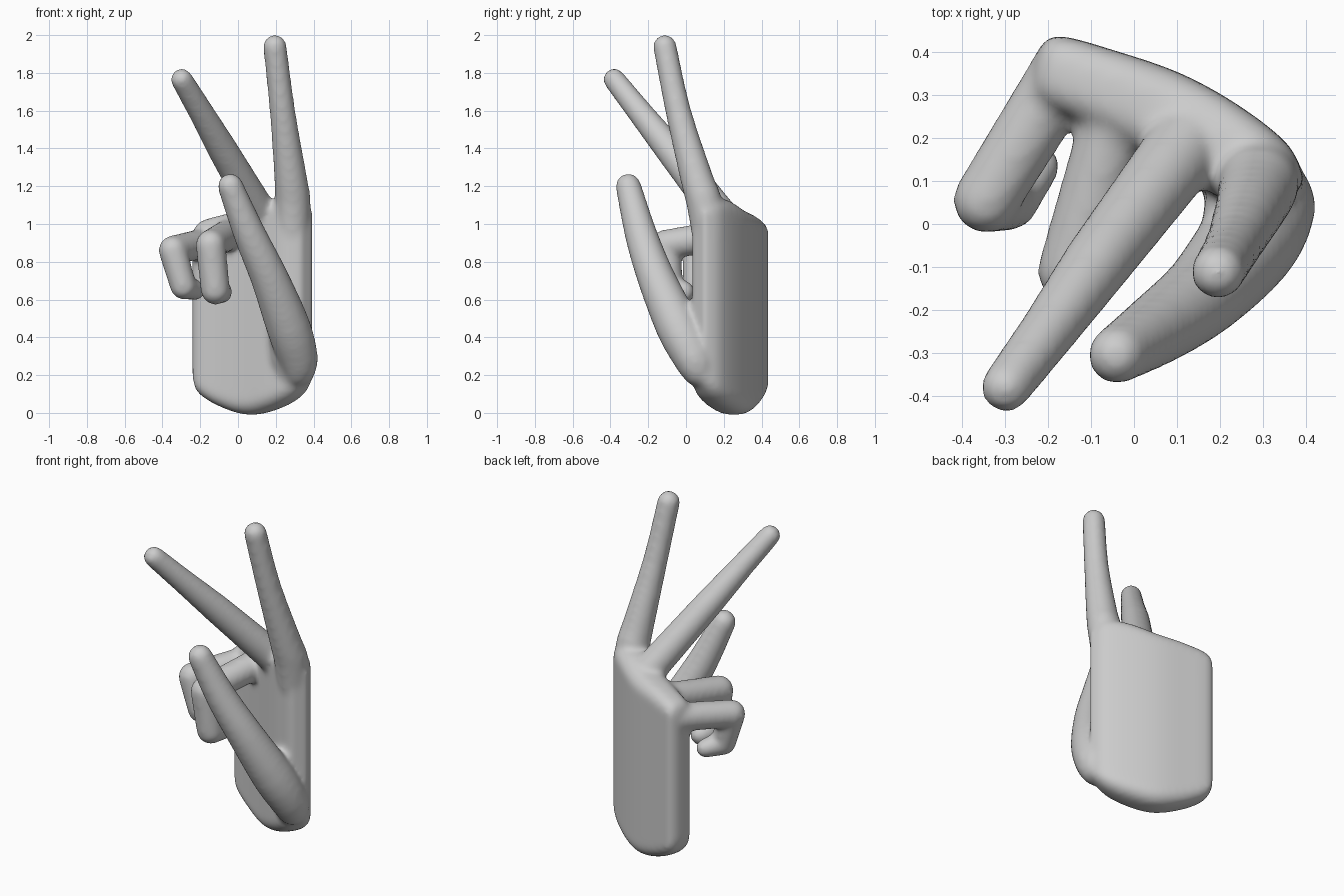
import bpy, bmesh
from math import radians, cos, sin, pi
from mathutils import Vector

cube = bpy.data.objects.get("Cube")
if cube:
    bpy.data.objects.remove(cube)

# One plain grey for the whole hand
grey = bpy.data.materials.new("soft grey")
grey.use_nodes = True
colour = (0.6, 0.6, 0.6, 1)
grey.diffuse_color = colour
grey.node_tree.nodes["Principled BSDF"].inputs["Base Color"].default_value = colour

bm = bmesh.new()


def smooth_path(points, steps=5):
    """Curve through tuples of any length, returned as denser tuples."""
    ends = [points[0]] + points + [points[-1]]
    path = []
    for a, b, c, d in zip(ends, ends[1:], ends[2:], ends[3:]):
        for i in range(steps):
            t = i / steps
            path.append(tuple(
                q + t * (r - p) / 2 + t * t * (p - 2.5 * q + 2 * r - s / 2)
                + t ** 3 * (3 * (q - r) + s - p) / 2
                for p, q, r, s in zip(a, b, c, d)))
    return path + [points[-1]]


def add_finger(joints):
    """Rounded tapering limb through (x, y, z, radius) joints."""
    spots = [(Vector(j[:3]), j[3]) for j in joints]
    for centre, radius in spots:
        ball = bmesh.ops.create_uvsphere(bm, u_segments=24, v_segments=16, radius=radius)
        bmesh.ops.translate(bm, verts=ball["verts"], vec=centre)
    for (a, ra), (b, rb) in zip(spots, spots[1:]):
        axis = b - a
        tube = bmesh.ops.create_cone(bm, cap_ends=True, segments=24, radius1=ra,
                                     radius2=rb, depth=axis.length)["verts"]
        turn = Vector((0, 0, 1)).rotation_difference(axis).to_matrix()
        bmesh.ops.rotate(bm, verts=tube, matrix=turn)
        bmesh.ops.translate(bm, verts=tube, vec=(a + b) / 2)


def add_palm(stations, steps=6):
    """Loft rounded upright sections: x, y, facing, half thickness, bottom, top."""
    rings = []
    for x, y, facing, half, low, high in smooth_path(stations):
        out = Vector((cos(radians(facing)), sin(radians(facing)), 0))
        r = half * 0.75
        ring = []
        corners = ((1, high - r), (-1, high - r), (-1, low + r), (1, low + r))
        for k, (side, z) in enumerate(corners):
            for i in range(steps):
                a = (k + i / (steps - 1)) * pi / 2
                p = Vector((x, y, z + r * sin(a)))
                ring.append(bm.verts.new(p + out * (side * (half - r) + r * cos(a))))
        rings.append(ring)
    for a, b in zip(rings, rings[1:]):
        for i in range(len(a)):
            j = (i + 1) % len(a)
            bm.faces.new((a[i], a[j], b[j], b[i]))
    bm.faces.new(rings[0])
    bm.faces.new(rings[-1])


# Palm, from the little finger edge to the thumb edge
add_palm([
    (-0.235, 0.36, 78, 0.04, 0.18, 0.95),
    (-0.20, 0.36, 76, 0.08, 0.10, 1.01),
    (-0.07, 0.315, 70, 0.092, 0.025, 1.05),
    (0.07, 0.255, 63, 0.103, -0.01, 1.08),
    (0.20, 0.18, 57, 0.104, 0.02, 1.13),
    (0.305, 0.11, 50, 0.09, 0.08, 1.14),
    (0.365, 0.065, 45, 0.045, 0.16, 1.08),
])
bmesh.ops.recalc_face_normals(bm, faces=bm.faces[:])

# Index finger
add_finger(smooth_path([
    (0.29, 0.12, 0.95, 0.09), (0.29, 0.095, 1.12, 0.095), (0.28, 0.06, 1.23, 0.088),
    (0.235, -0.042, 1.6, 0.068), (0.195, -0.112, 1.94, 0.063)], 3))
# Middle finger
add_finger([(0.12, 0.18, 1.05, 0.092), (-0.085, -0.09, 1.40, 0.08),
            (-0.20, -0.25, 1.6, 0.067), (-0.298, -0.38, 1.765, 0.059)])
# Ring finger, curled
add_finger([(-0.04, 0.25, 0.95, 0.083), (-0.145, -0.11, 0.89, 0.08),
            (-0.12, -0.09, 0.65, 0.078), (-0.09, -0.015, 0.64, 0.062)])
# Little finger, curled
add_finger([(-0.165, 0.345, 0.90, 0.082), (-0.345, 0.055, 0.862, 0.077),
            (-0.29, 0.055, 0.67, 0.07), (-0.225, 0.135, 0.65, 0.054)])
# Thumb
add_finger(smooth_path([
    (0.32, 0.065, 0.23, 0.09), (0.315, 0.035, 0.30, 0.108),
    (0.265, -0.045, 0.46, 0.117), (0.165, -0.16, 0.72, 0.1),
    (0.06, -0.24, 0.95, 0.086), (-0.04, -0.305, 1.20, 0.068)], 3))
# Fleshy web between thumb and palm
add_finger([(0.29, 0.10, 0.21, 0.09), (0.27, 0.09, 0.30, 0.1), (0.24, 0.03, 0.50, 0.08)])

mesh = bpy.data.meshes.new("hand")
bm.to_mesh(mesh)
bm.free()
mesh.materials.append(grey)
hand = bpy.data.objects.new("hand", mesh)
bpy.context.collection.objects.link(hand)

# Fuse the parts into one skin and soften the joins
skin = hand.modifiers.new("fuse", "REMESH")
skin.mode = "VOXEL"
skin.voxel_size = 0.014
skin.use_smooth_shade = True
soften = hand.modifiers.new("soften", "SMOOTH")
soften.factor = 0.5
soften.iterations = 14
